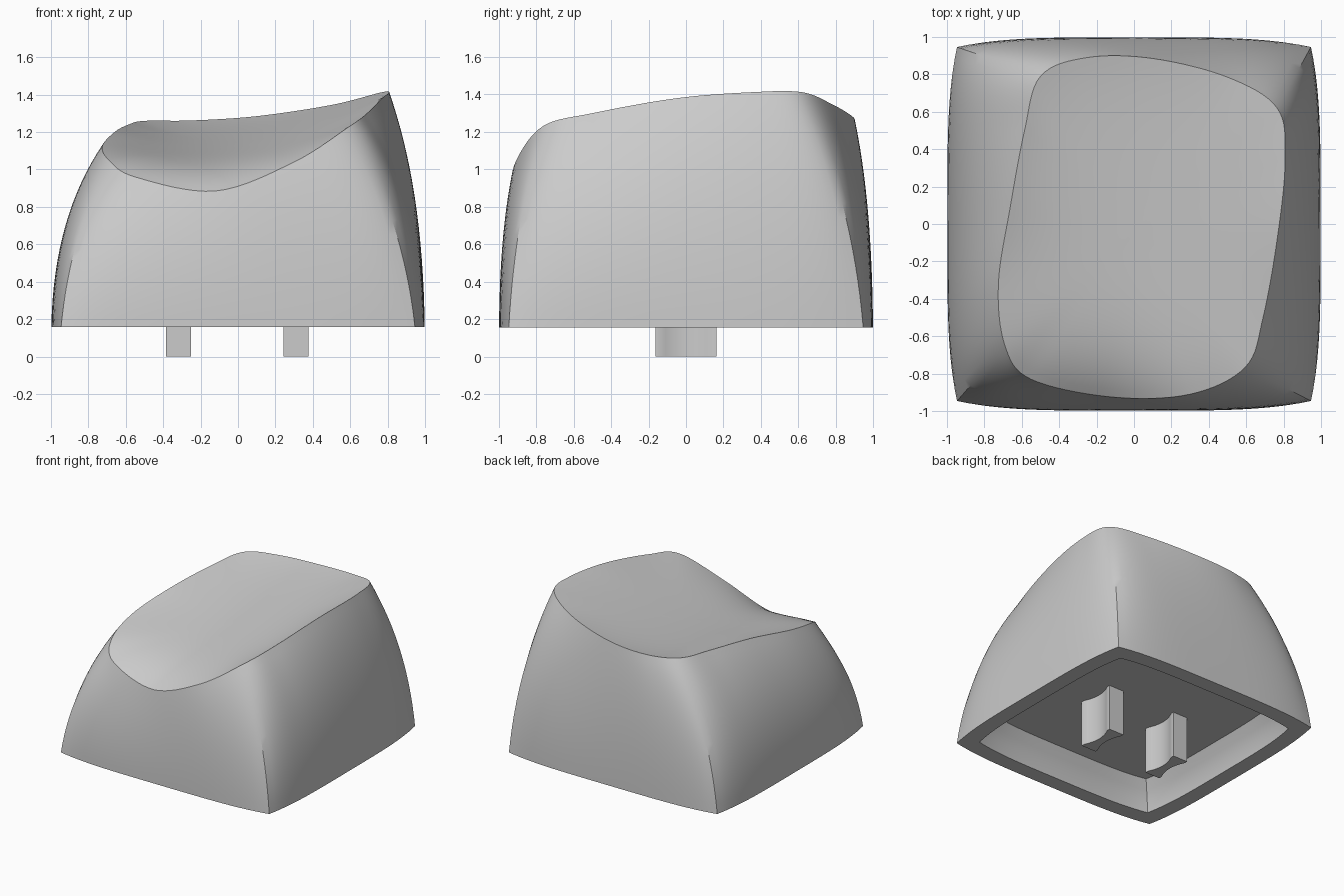
import bpy, bmesh, math
from mathutils import Vector

if "Cube" in bpy.data.objects:
    bpy.data.objects.remove(bpy.data.objects["Cube"])

grey = bpy.data.materials.new("plain grey")
grey.use_nodes = True
grey.diffuse_color = (0.6, 0.6, 0.6, 1)
grey.node_tree.nodes["Principled BSDF"].inputs["Base Color"].default_value = (0.6, 0.6, 0.6, 1)

SUB = 8           # samples between rim points
BASE_Z = 0.157    # height of the lower edge
CEILING_Z = 0.38  # roof of the hollow

# Rim of the dish, four points per side, starting at the front corner on the -x side
RIM = [Vector(p) for p in (
    (-.69, -.65, 1.05), (-.55, -.83, .96), (-.12, -.925, .885), (.3, -.91, 1.04),
    (.595, -.765, 1.23), (.69, -.5, 1.3), (.77, -.05, 1.38), (.808, .35, 1.412),
    (.765, .62, 1.412), (.5, .785, 1.345), (.1, .885, 1.285), (-.25, .89, 1.262),
    (-.5, .79, 1.26), (-.585, .5, 1.24), (-.66, .1, 1.2), (-.725, -.32, 1.125))]


def closed_spline(points):
    """Smooth closed curve through the points."""
    out, n = [], len(points)
    for i in range(n):
        a, b, c, d = (points[(i + k) % n] for k in (-1, 0, 1, 2))
        for j in range(SUB):
            t = j / SUB
            out.append(b + 0.5 * t * (c - a + t * (2 * a - 5 * b + 4 * c - d
                                                   + t * (3 * (b - c) + d - a))))
    return out


def side_position(i):
    """Position along a side, -1 and 1 being its corners."""
    n = 4 * SUB
    return 2 * (i % n) / n - 1


def base_loop(z, scale=1.0):
    """Square with slightly bowed sides and crisp corners."""
    out = []
    for i in range(16 * SUB):
        s = side_position(i)
        angle = i // (4 * SUB) * math.pi / 2
        x, y = s * 0.946, -0.946 - 0.052 * (1 - s ** 4)
        out.append(Vector((scale * (x * math.cos(angle) - y * math.sin(angle)),
                           scale * (x * math.sin(angle) + y * math.cos(angle)), z)))
    return out


def dish_height(p):
    """Trough that rises to the back, tilts to one side and flattens out behind."""
    return 1.135 + .14 * p.y + .106 * p.x + (.27 - .1 * p.y) * p.x ** 2


def add_object(name, bm):
    bmesh.ops.recalc_face_normals(bm, faces=bm.faces)
    mesh = bpy.data.meshes.new(name)
    bm.to_mesh(mesh)
    bm.free()
    mesh.materials.append(grey)
    obj = bpy.data.objects.new(name, mesh)
    bpy.context.collection.objects.link(obj)
    bpy.ops.object.select_all(action='DESELECT')
    obj.select_set(True)
    bpy.context.view_layer.objects.active = obj
    bpy.ops.object.shade_smooth_by_angle(angle=math.radians(30))


def loft(bm, loops, start, end):
    """Skin a stack of loops and close both ends with a fan to a centre point."""
    rows = [[bm.verts.new(p) for p in loop] for loop in loops]
    n = len(rows[0])
    for lower, upper in zip(rows, rows[1:]):
        for i in range(n):
            k = (i + 1) % n
            bm.faces.new((lower[i], lower[k], upper[k], upper[i]))
    for row, centre in ((rows[0], start), (rows[-1], end)):
        tip = bm.verts.new(centre)
        for i in range(n):
            bm.faces.new((row[i], row[(i + 1) % n], tip))


# Cap: hollow, lower edge, bulging walls with softer corners, then the dish
rim = closed_spline(RIM)
loops = [base_loop(CEILING_Z, .78), base_loop(.31, .82), base_loop(.24, .855), base_loop(BASE_Z, .872)]
outer = base_loop(BASE_Z)
ROWS = 16
for row in range(ROWS + 1):
    t = row / ROWS
    loop = []
    for i, (b, r) in enumerate(zip(outer, rim)):
        corner = side_position(i) ** 6
        inward, upward = .03 + .15 * corner, .6 - .05 * corner
        bulge = b + Vector((inward * (r.x - b.x), inward * (r.y - b.y), upward * (r.z - b.z)))
        loop.append((1 - t) ** 2 * b + 2 * t * (1 - t) * bulge + t * t * r)
    loops.append(loop)

centre = Vector((0.03, 0, 0))
centre.z = dish_height(centre)
RINGS = 18
for ring in range(1, RINGS):
    r = (1 - ring / RINGS) ** 0.8
    loop = []
    for p in rim:
        q = centre.lerp(p, r)
        q.z = dish_height(q) + r ** 5 * (p.z - dish_height(p))
        loop.append(q)
    loops.append(loop)
bm = bmesh.new()
loft(bm, loops, Vector((0, 0, CEILING_Z)), centre)
add_object("cap", bm)

# Two mounting prongs with hollowed long faces
for name, x in (("prong_minus_x", -.318), ("prong_plus_x", .31)):
    bm = bmesh.new()
    edge = []
    for i in range(13):
        s = i / 6 - 1
        edge.append((.068 - .035 * max(0, 1 - (s / .85) ** 2), .163 * s))
    outline = edge + [(-u, -v) for u, v in edge]
    face = bm.faces.new([bm.verts.new((x + u, v, 0)) for u, v in outline])
    side = bmesh.ops.extrude_face_region(bm, geom=[face])
    bmesh.ops.translate(bm, vec=(0, 0, CEILING_Z + .01),
                        verts=[g for g in side["geom"] if isinstance(g, bmesh.types.BMVert)])
    add_object(name, bm)
